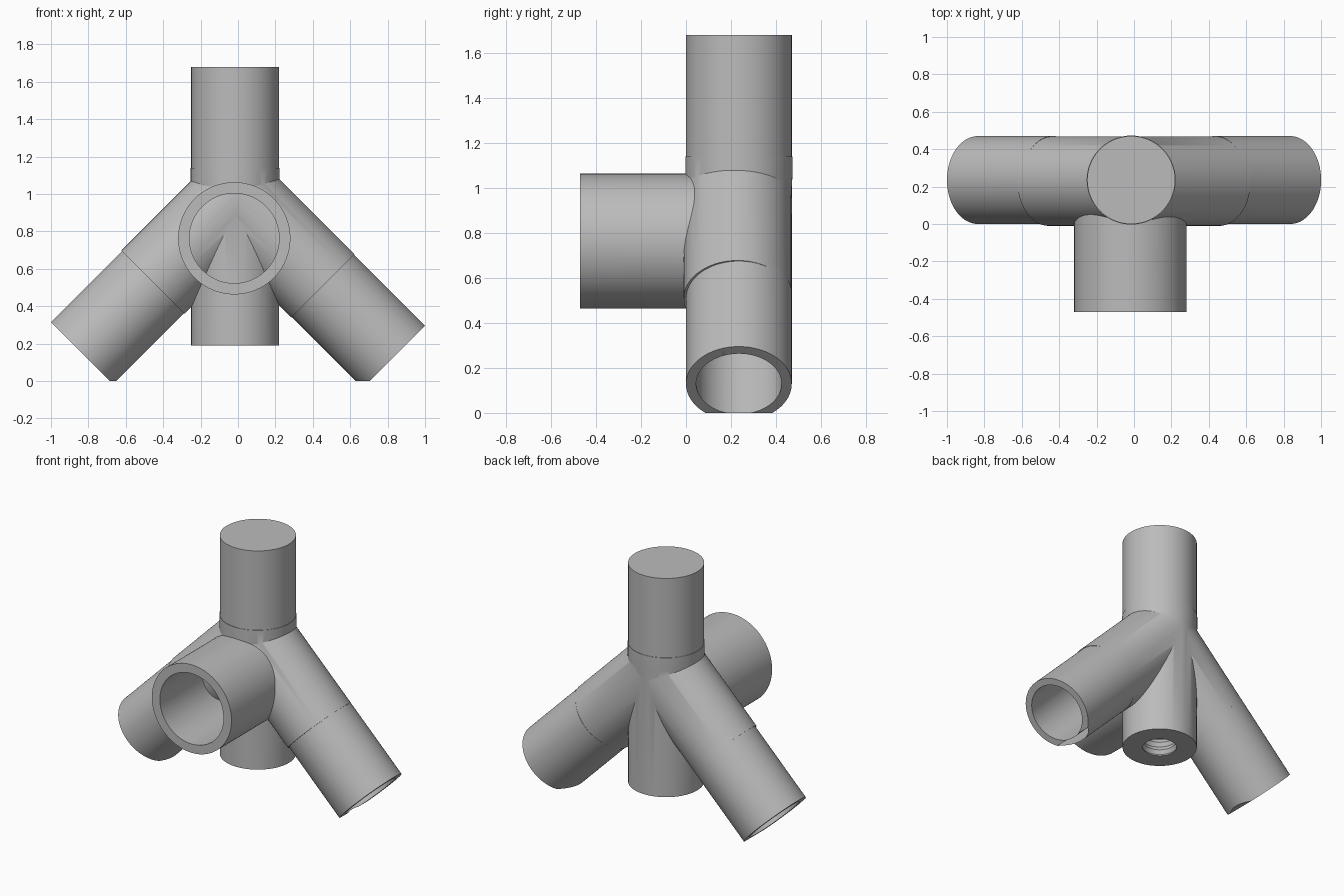
import bpy, bmesh, math
from mathutils import Vector

cube = bpy.data.objects.get("Cube")
if cube:
    bpy.data.objects.remove(cube, do_unlink=True)

grey = bpy.data.materials.new("plain_grey")
grey.use_nodes = True
grey.diffuse_color = (0.5, 0.5, 0.5, 1)
grey.node_tree.nodes["Principled BSDF"].inputs["Base Color"].default_value = (0.5, 0.5, 0.5, 1)


def lathe(name, profile, origin, axis=(0, 0, 1), steps=96):
    """Turn a (radius, distance) profile round an axis."""
    bm = bmesh.new()
    verts = [bm.verts.new((r, 0, d)) for r, d in profile]
    edges = [bm.edges.new(pair) for pair in zip(verts, verts[1:])]
    bmesh.ops.spin(bm, geom=verts + edges, cent=(0, 0, 0), axis=(0, 0, 1),
                   angle=math.tau, steps=steps, use_duplicate=False)
    bmesh.ops.remove_doubles(bm, verts=bm.verts, dist=0.0002)
    bmesh.ops.recalc_face_normals(bm, faces=bm.faces)
    mesh = bpy.data.meshes.new(name)
    bm.to_mesh(mesh)
    bm.free()
    mesh.materials.append(grey)
    obj = bpy.data.objects.new(name, mesh)
    bpy.context.collection.objects.link(obj)
    turn = Vector(axis).to_track_quat('Z', 'Y').to_matrix().to_4x4()
    turn.translation = origin
    mesh.transform(turn)
    return obj


def rod(name, radius, start, end, origin, axis=(0, 0, 1)):
    return lathe(name, [(0, start), (radius, start), (radius, end), (0, end)], origin, axis)


def combine(target, tool, operation):
    mod = target.modifiers.new("combine", 'BOOLEAN')
    mod.object, mod.operation, mod.solver = tool, operation, 'EXACT'
    bpy.context.view_layer.objects.active = target
    bpy.ops.object.modifier_apply(modifier=mod.name)
    bpy.data.objects.remove(tool, do_unlink=True)


# Upright pipe with a faint collar below its upper sleeve
CX, CY, R = -0.015, 0.235, 0.235
SLEEVE = 0.537
body = lathe("pipe_joint", [(0, 0.19), (R, 0.19), (R, 1.0), (0.238, 1.05),
                            (0.238, 1.14), (R, 1.14), (R, 1.68), (0, 1.68)], (CX, CY, 0))

# Two sloping arms, each a core and an outer sleeve
bores = []
for side, length in ((1, 1.194), (-1, 1.165)):
    axis = (side, 0, -1)
    hub = Vector((-0.01, CY, 0.973))
    core_hub = hub - Vector((0, 0.006, 0))
    combine(body, rod("arm_core", 0.239, -0.02, length - SLEEVE, core_hub, axis), 'UNION')
    combine(body, rod("arm_sleeve", R, length - SLEEVE - 0.03, length, hub, axis), 'UNION')
    bores.append(rod("arm_bore", 0.19, length - SLEEVE, length + 0.1, hub, axis))

# Front socket, open as far as the body
ring = [(0.24, -0.1), (0.3, -0.1), (0.3, 0.47), (0.24, 0.47), (0.24, -0.1)]
combine(body, lathe("front_socket", ring, (-0.02, 0, 0.763), (0, -1, 0)), 'UNION')

# Upper bore and threaded hole through the upright
bores.append(rod("top_bore", 0.168, 1.14, 1.8, (CX, CY, 0)))
turns = 36
thread = [(0.112 if i % 2 else 0.1, 0.175 + i * 0.0275) for i in range(turns + 1)]
thread = [(0, thread[0][1])] + thread + [(0, thread[-1][1])]
bores.append(lathe("threaded_hole", thread, (CX, CY, 0), steps=48))
for bore in bores:
    combine(body, bore, 'DIFFERENCE')

# Trim the arm tips level with the floor
bpy.ops.mesh.primitive_cube_add(size=3, location=(0, 0, -1.5))
trim = bpy.context.object
trim.data.materials.append(grey)
combine(body, trim, 'DIFFERENCE')

bpy.ops.object.select_all(action='DESELECT')
body.select_set(True)
bpy.context.view_layer.objects.active = body
bpy.ops.object.shade_smooth_by_angle(angle=math.radians(30))
